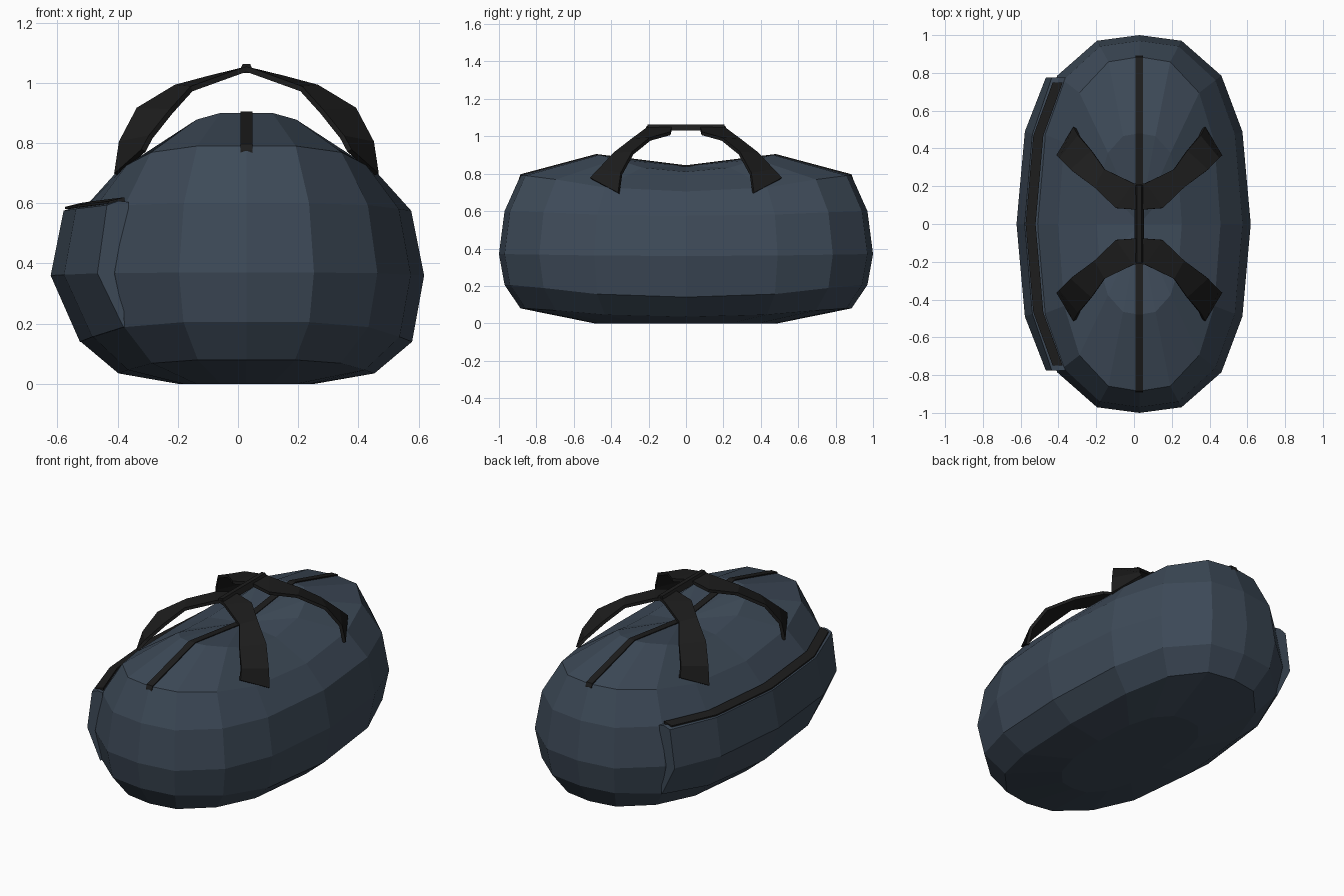
import bpy, bmesh, math
from mathutils import Vector

if "Cube" in bpy.data.objects:
    bpy.data.objects.remove(bpy.data.objects["Cube"])

CX = 0.028  # bag axis; the side pocket pushes it off centre


def material(name, rgb):
    m = bpy.data.materials.new(name)
    m.diffuse_color = (*rgb, 1)
    m.use_nodes = True
    m.node_tree.nodes["Principled BSDF"].inputs["Base Color"].default_value = m.diffuse_color
    return m


FABRIC = material("navy_fabric", (0.047, 0.068, 0.097))
WEBBING = material("black_webbing", (0.012, 0.012, 0.012))


def make(name, verts, faces, mat):
    me = bpy.data.meshes.new(name)
    me.from_pydata(verts, [], faces)
    bm = bmesh.new()
    bm.from_mesh(me)
    bmesh.ops.recalc_face_normals(bm, faces=bm.faces)
    bm.to_mesh(me)
    bm.free()
    me.materials.append(mat)
    ob = bpy.data.objects.new(name, me)
    ob.location.x = CX
    bpy.context.collection.objects.link(ob)
    return ob


def grid_faces(rows, cols, closed=False):
    """Quads joining successive rows of points."""
    return [(r * cols + c, r * cols + (c + 1) % cols,
             (r + 1) * cols + (c + 1) % cols, (r + 1) * cols + c)
            for r in range(rows - 1) for c in range(cols if closed else cols - 1)]


def mirror(ob, x=False, y=False):
    m = ob.modifiers.new("mirror", 'MIRROR')
    m.use_axis = (x, y, False)
    m.merge_threshold = 0.002


# Quarter outline of the bag (side to end), repeated round every ring
FX = [1, .925, .737, .38, 0]
FY = [0, .49, .785, .97, 1]
FZ = [0, .25, .75, 1, 1]


def ring_point(ring, k):
    rx, ry, z_side, z_end = ring
    q = k % 8
    i = q if q <= 4 else 8 - q
    sx = 1 if k % 16 < 4 or k % 16 > 12 else -1
    sy = 1 if k % 16 <= 8 else -1
    return Vector((sx * FX[i] * rx, sy * FY[i] * ry,
                   z_side + (z_end - z_side) * FZ[i]))


# Body: half width, half length, height at side, height at end
RINGS = [(.225, .49, 0, 0), (.425, .885, .035, .08), (.55, .97, .14, .205),
         (.59, 1.0, .36, .37), (.547, .97, .575, .6),
         (.43, .885, .705, .79), (.225, .48, .81, .90)]
verts = [ring_point(r, k) for r in RINGS for k in range(16)]
faces = grid_faces(len(RINGS), 16, True)
verts += [Vector((0, 0, 0)), Vector((0, 0, .84))]
n, last = len(verts), (len(RINGS) - 1) * 16
for k in range(16):
    faces.append((n - 2, (k + 1) % 16, k))
    faces.append((n - 1, last + k, last + (k + 1) % 16))
make("bag_body", verts, faces, FABRIC)

# Side pocket: closed section swept round the -x side
OUT = Vector((-.06, 0, 0))
rows = []
for k in range(6, 11):
    low, mid, top = (ring_point(RINGS[i], k) for i in (2, 3, 4))
    rows += [low, low + OUT * .05, mid + OUT, top + OUT, top + OUT * .35 + Vector((0, 0, .014)),
             top - OUT * .2 + Vector((0, 0, .01))]
# square the pocket ends to the widest outline
for j in (0, 24):
    for i in range(1, 6):
        rows[j + i].y = math.copysign(.775, rows[j + i].y)
make("side_pocket", rows,
     grid_faces(5, 6, True) + [tuple(range(6)), tuple(range(24, 30))], FABRIC)

# Pocket zip: flat strip along the pocket's top edge
rows = []
for k in range(6, 11):
    p = ring_point(RINGS[4], k)
    p.y *= .985
    for dx, dz in ((-.055, .005), (-.055, .013), (-.002, .026), (-.002, .006)):
        rows.append(p + Vector((dx, 0, dz)))
make("pocket_zip", rows,
     grid_faces(5, 4, True) + [(0, 1, 2, 3), (16, 17, 18, 19)], WEBBING)

# Top zip: strip following the sagging top
path = [(-.892, .775), (-.885, .795), (-.48, .903), (0, .843), (.48, .903), (.885, .795), (.892, .775)]
rows = [Vector((x, y, z + dz)) for y, z in path
        for x, dz in ((-.02, -.012), (.02, -.012), (.02, .002), (-.02, .002))]
make("top_zip", rows,
     grid_faces(7, 4, True) + [(0, 1, 2, 3), (24, 25, 26, 27)], WEBBING)

# Carry straps: a quarter ribbon (outer edge, inner edge), mirrored to four
OUTER = [(.342, .51, .775), (.318, .465, .82), (.25, .385, .905),
         (.182, .288, .98), (.03, .215, 1.035), (0, .21, 1.045)]
INNER = [(.432, .36, .695), (.417, .345, .80), (.36, .285, .91),
         (.235, .192, .985), (.122, .084, 1.015), (0, .075, 1.045)]
rows = [Vector(p) for pair in zip(OUTER, INNER) for p in pair]
strap = make("carry_straps", rows, grid_faces(6, 2), WEBBING)
mirror(strap, x=True, y=True)
solid = strap.modifiers.new("thickness", 'SOLIDIFY')
solid.thickness = .018
solid.offset = 0

# Grip: tapered bar joining the two straps
section = [(-.026, 1.032), (.026, 1.032), (.012, 1.063), (-.012, 1.063)]
rows = [Vector((x, y, z)) for y in (-.205, .205) for x, z in section]
make("grip", rows,
     grid_faces(2, 4, True) + [(0, 1, 2, 3), (4, 5, 6, 7)], WEBBING)
